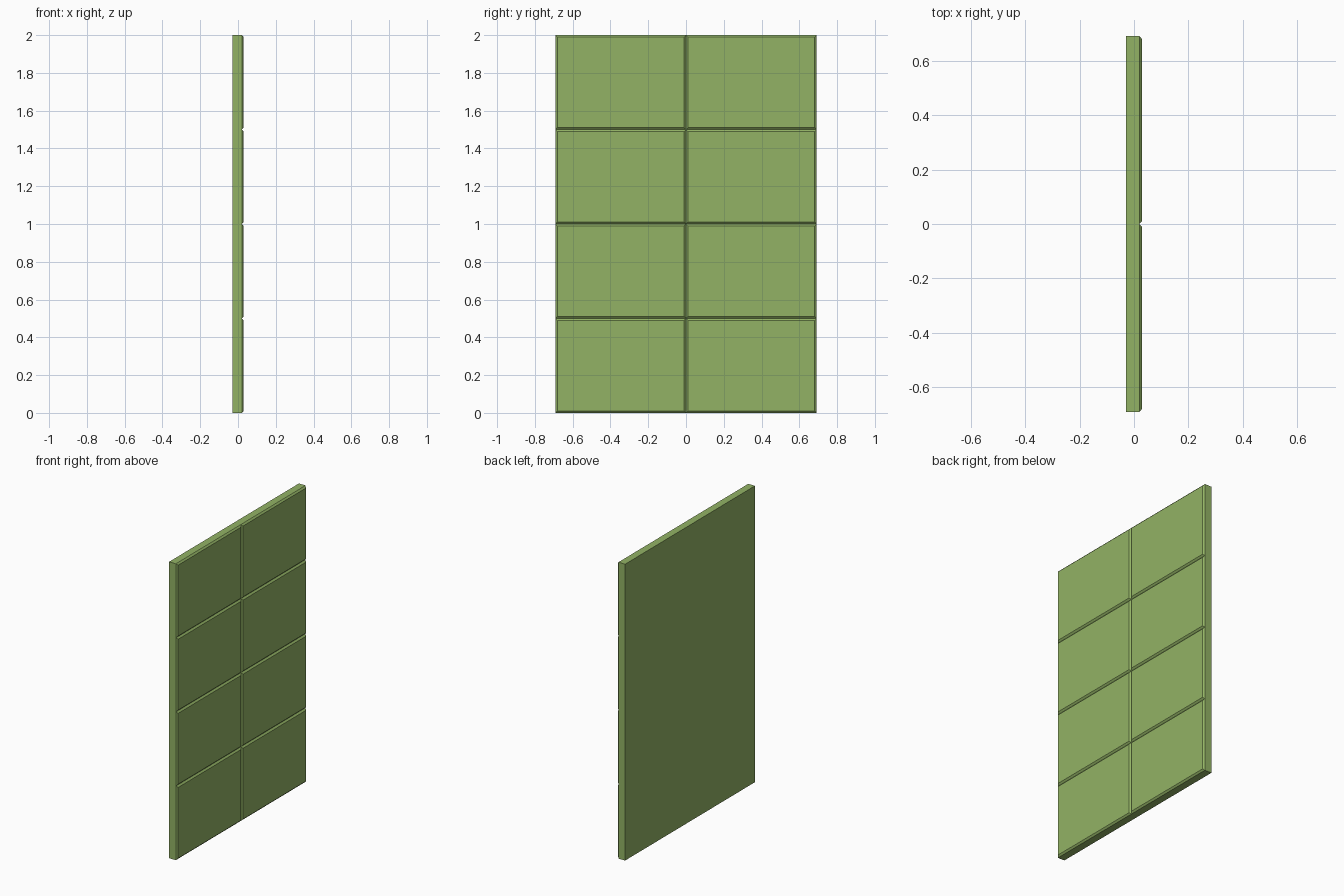
import bpy, bmesh
from mathutils import Matrix, Vector

if "Cube" in bpy.data.objects:
    bpy.data.objects.remove(bpy.data.objects["Cube"])

HALF_W, HEIGHT = 0.692, 2.0      # panel half width (y) and height (z)
BACK, RIM, FACE = -0.03, 0.02, 0.03  # x of back, groove floor, tile faces
BEVEL = 0.011
COLS, ROWS = 2, 4

bm = bmesh.new()

# Solid slab, split into tile cells
box = Matrix.Translation(((BACK + RIM) / 2, 0, HEIGHT / 2)) @ Matrix.Diagonal(
    (RIM - BACK, 2 * HALF_W, HEIGHT, 1))
bmesh.ops.create_cube(bm, size=1, matrix=box)


def split(co, normal):
    geom = bm.verts[:] + bm.edges[:] + bm.faces[:]
    bmesh.ops.bisect_plane(bm, geom=geom, plane_co=co, plane_no=normal)


for c in range(1, COLS):
    split(Vector((0, -HALF_W + 2 * HALF_W * c / COLS, 0)), Vector((0, 1, 0)))
for r in range(1, ROWS):
    split(Vector((0, 0, HEIGHT * r / ROWS)), Vector((0, 0, 1)))

# Raise each cell on the +x side into a bevelled tile, leaving V grooves
bm.normal_update()
tiles = [f for f in bm.faces if f.normal.x > 0.9]
bmesh.ops.inset_individual(bm, faces=tiles, thickness=BEVEL, depth=FACE - RIM,
                           use_even_offset=True)
bmesh.ops.recalc_face_normals(bm, faces=bm.faces[:])

mesh = bpy.data.meshes.new("tiled_panel")
bm.to_mesh(mesh)
bm.free()
panel = bpy.data.objects.new("tiled_panel", mesh)
bpy.context.collection.objects.link(panel)

# Green finish
green = bpy.data.materials.new("panel_green")
green.diffuse_color = (0.29, 0.45, 0.13, 1)
green.use_nodes = True
green.node_tree.nodes["Principled BSDF"].inputs["Base Color"].default_value = green.diffuse_color
mesh.materials.append(green)
